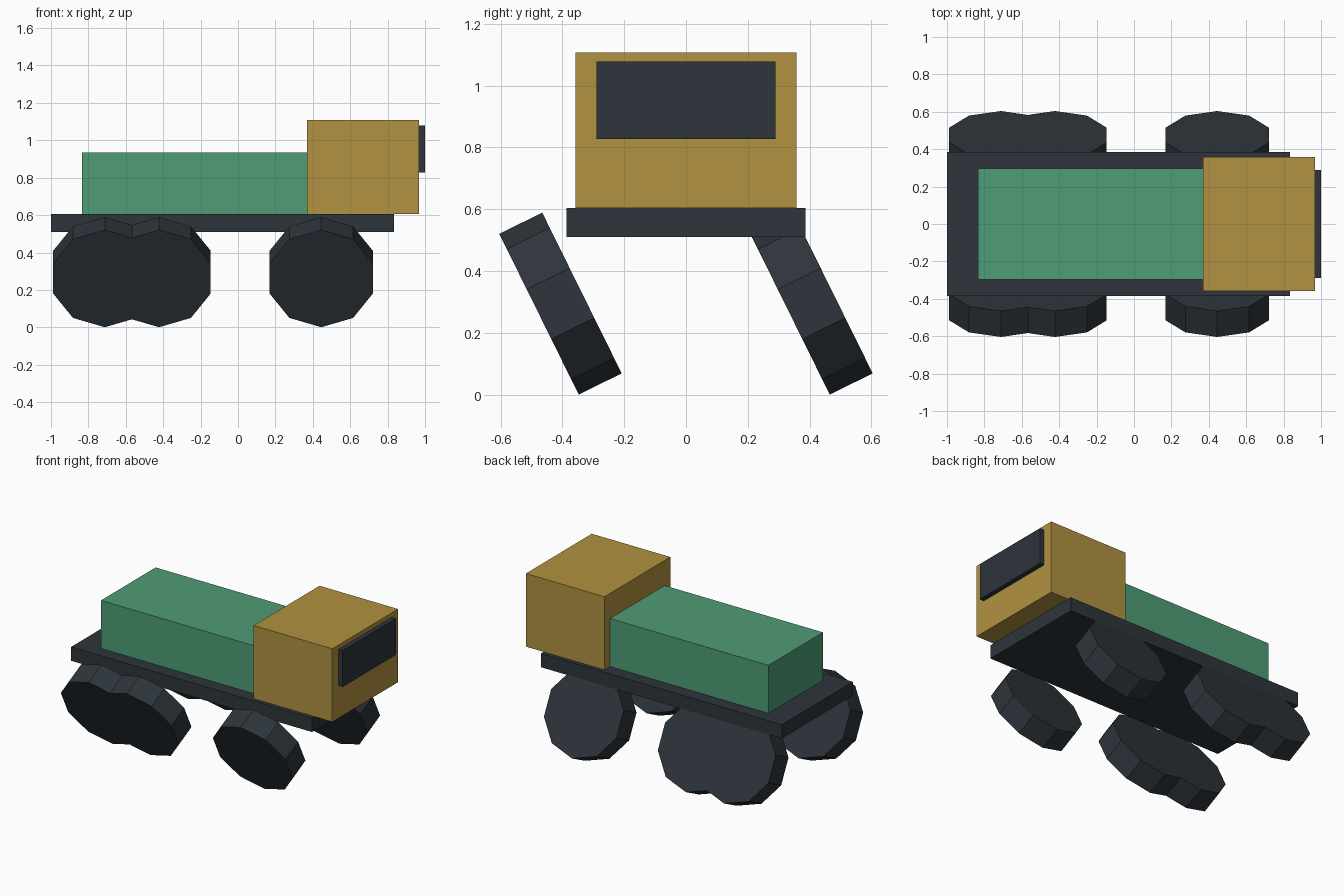
import bpy
import math

default = bpy.data.objects.get("Cube")
if default:
    bpy.data.objects.remove(default, do_unlink=True)


def make_material(name, rgb):
    mat = bpy.data.materials.new(name)
    mat.use_nodes = True
    color = (*rgb, 1.0)
    mat.diffuse_color = color
    mat.node_tree.nodes["Principled BSDF"].inputs["Base Color"].default_value = color
    return mat


charcoal = make_material("charcoal", (0.026, 0.035, 0.043))
green = make_material("cargo green", (0.078, 0.332, 0.181))
ochre = make_material("cab ochre", (0.440, 0.287, 0.052))


def box(name, x, half_y, z, mat):
    """Box spanning the x and z ranges, symmetric in y."""
    bpy.ops.mesh.primitive_cube_add(
        size=1, location=((x[0] + x[1]) / 2, 0, (z[0] + z[1]) / 2))
    obj = bpy.context.object
    obj.name = name
    obj.scale = (x[1] - x[0], 2 * half_y, z[1] - z[0])
    bpy.ops.object.transform_apply(location=False, rotation=False, scale=True)
    obj.data.materials.append(mat)


def wheel(name, x, y):
    """Ten-sided wheel; both sides lean the same way."""
    bpy.ops.mesh.primitive_cylinder_add(
        vertices=10, radius=0.29, depth=0.155, location=(x, y, 0.295),
        rotation=(math.radians(90 + 26.3), 0, 0))
    obj = bpy.context.object
    obj.name = name
    obj.data.materials.append(charcoal)


# Body
box("chassis", (-1.0, 0.833), 0.386, (0.51, 0.605), charcoal)
box("cargo_box", (-0.835, 0.37), 0.297, (0.605, 0.935), green)
box("cab", (0.37, 0.968), 0.358, (0.605, 1.108), ochre)
box("windshield", (0.96, 1.0), 0.29, (0.828, 1.078), charcoal)

# Wheels: one leading axle, two overlapping trailing axles
for axle, x in (("leading", 0.445), ("middle", -0.422), ("trailing", -0.712)):
    for side, y in (("near", -0.406), ("far", 0.406)):
        wheel(f"{axle}_wheel_{side}", x, y)
